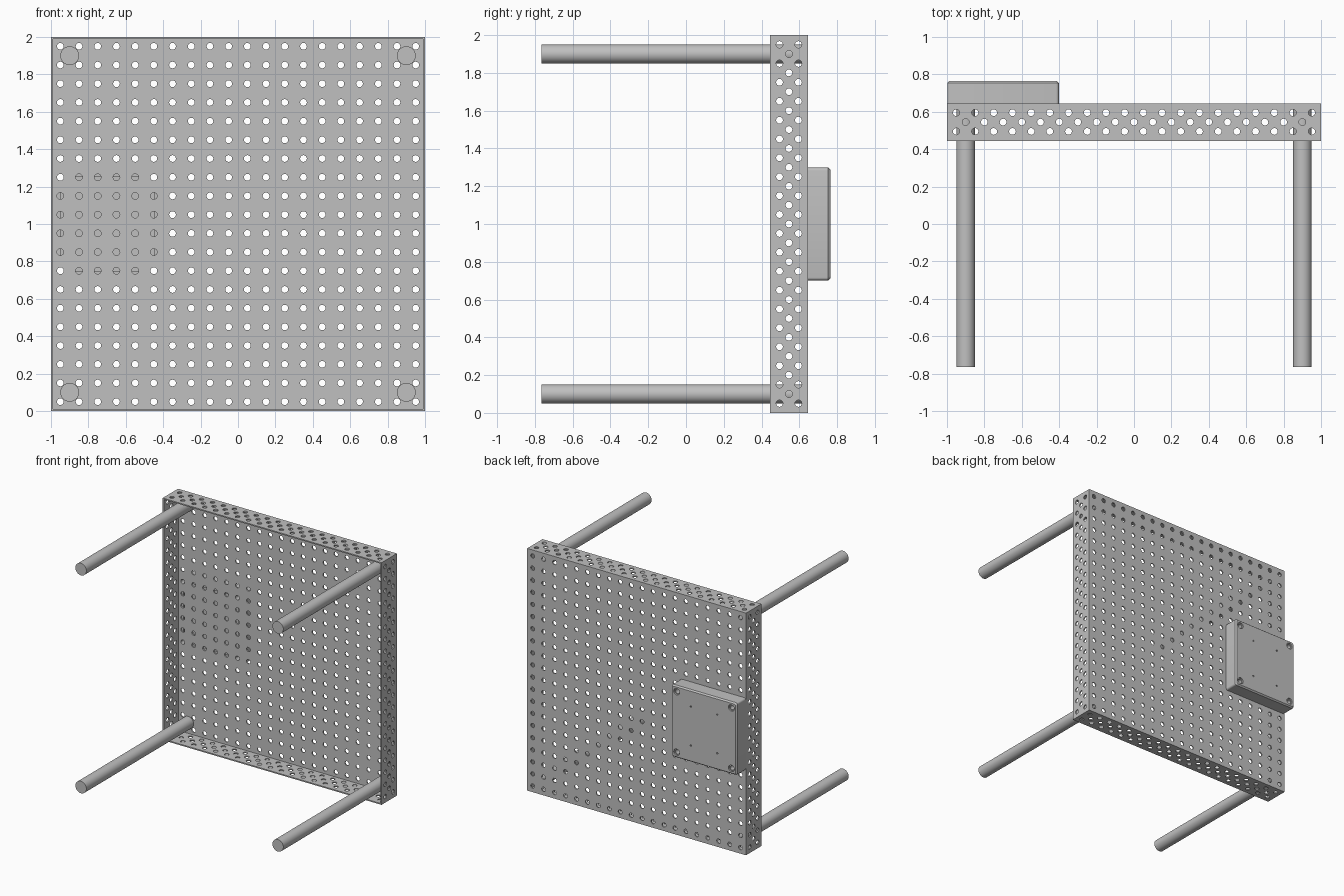
import bpy, bmesh
from math import sin, cos, pi
from mathutils import Matrix, Vector

cube = bpy.data.objects.get("Cube")
if cube:
    bpy.data.objects.remove(cube, do_unlink=True)

grey = bpy.data.materials.new("plain grey")
grey.use_nodes = True
COLOUR = (0.53, 0.53, 0.53, 1)
grey.diffuse_color = COLOUR
grey.node_tree.nodes["Principled BSDF"].inputs["Base Color"].default_value = COLOUR

FRONT, BACK = 0.445, 0.645      # tray depth range
T = 0.01                        # sheet thickness
HOLE = 0.018                    # perforation radius
UPRIGHT = Matrix.Rotation(pi / 2, 4, 'X')
SIDEWAYS = Matrix.Rotation(-pi / 2, 4, 'Y')


def circle(x, y, r, n=16):
    return [(x + r * cos(2 * pi * i / n), y + r * sin(2 * pi * i / n)) for i in range(n)]


def rect(w, h):
    return [(-w, -h), (w, -h), (w, h), (-w, h)]


def rounded_square(half, r, n=4):
    pts = []
    for q, (sx, sy) in enumerate([(1, 1), (-1, 1), (-1, -1), (1, -1)]):
        for i in range(n + 1):
            a = pi / 2 * (q + i / n)
            pts.append((sx * (half - r) + r * cos(a), sy * (half - r) + r * sin(a)))
    return pts


def finish(obj):
    obj.data.materials.clear()
    obj.data.materials.append(grey)
    bpy.ops.object.select_all(action='DESELECT')
    obj.select_set(True)
    bpy.context.view_layer.objects.active = obj
    bpy.ops.object.shade_smooth_by_angle(angle=pi / 6)


def sheet(name, loops, thickness, place, edit=None):
    """Flat plate from an outline and hole loops, extruded about its middle."""
    curve = bpy.data.curves.new(name, 'CURVE')
    curve.dimensions = '2D'
    curve.fill_mode = 'BOTH'
    curve.extrude = thickness / 2
    for loop in loops:
        s = curve.splines.new('POLY')
        s.points.add(len(loop) - 1)
        for p, (x, y) in zip(s.points, loop):
            p.co = (x, y, 0, 1)
        s.use_cyclic_u = True
    temp = bpy.data.objects.new(name + " helper", curve)
    bpy.context.collection.objects.link(temp)
    deps = bpy.context.evaluated_depsgraph_get()
    mesh = bpy.data.meshes.new_from_object(temp.evaluated_get(deps))
    bpy.data.objects.remove(temp, do_unlink=True)
    bm = bmesh.new()
    bm.from_mesh(mesh)
    bmesh.ops.remove_doubles(bm, verts=bm.verts, dist=0.0001)
    bmesh.ops.recalc_face_normals(bm, faces=bm.faces)
    if edit:
        edit(bm)
    bm.transform(place)
    bm.to_mesh(mesh)
    bm.free()
    mesh.name = name
    obj = bpy.data.objects.new(name, mesh)
    bpy.context.collection.objects.link(obj)
    finish(obj)
    return obj


# Perforated back panel
steps = [-0.95 + 0.1 * i for i in range(20)]
grid = [circle(x, y, HOLE) for x in steps for y in steps]
sheet("back_panel", [rect(1, 1)] + grid, T,
      Matrix.Translation((0, BACK - T / 2, 1)) @ UPRIGHT)

# Perforated rim walls with staggered holes
depth = BACK - FRONT - T
mid = FRONT + depth / 2
rows = [circle(x, y + T / 2, HOLE) for x in steps for y in (-0.05, 0.05)]
rows += [circle(x + 0.05, T / 2, HOLE) for x in steps[:-1]]
for name, z in (("bottom_wall", T / 2), ("top_wall", 2 - T / 2)):
    sheet(name, [rect(1, depth / 2)] + rows, T, Matrix.Translation((0, mid, z)))
for name, x in (("right_wall", -1 + T / 2), ("left_wall", 1 - T / 2)):
    sheet(name, [rect(1 - T, depth / 2)] + rows, T,
          Matrix.Translation((x, mid, 1)) @ SIDEWAYS)

# Four round legs
leg_end = BACK - T
leg_start = -0.765
for side, x in (("right", -0.9), ("left", 0.9)):
    for level, z in (("lower", 0.1), ("upper", 1.9)):
        bpy.ops.mesh.primitive_cylinder_add(
            vertices=32, radius=0.05, depth=leg_end - leg_start,
            location=(x, (leg_end + leg_start) / 2, z), rotation=(pi / 2, 0, 0))
        leg = bpy.context.object
        leg.name = f"{level}_{side}_leg"
        finish(leg)

# Control box: hollow body with screw bosses, and a chamfered lid
HALF, LID, BOX_END = 0.298, 0.012, 0.765
body_depth = BOX_END - LID - BACK
corners = [(sx * 0.25, sy * 0.25) for sx in (-1, 1) for sy in (-1, 1)]
cavity = []
for sx, sy in ((1, 1), (-1, 1), (-1, -1), (1, -1)):
    pair = [(sx * 0.25, sy * 0.2), (sx * 0.2, sy * 0.25)]
    cavity += pair if sx * sy > 0 else pair[::-1]
outline = rounded_square(HALF, 0.015)
sheet("box_body", [outline, cavity] + [circle(x, y, 0.019) for x, y in corners],
      body_depth, Matrix.Translation((-0.7, BACK + body_depth / 2, 1)) @ UPRIGHT)


def chamfer_rim(bm):
    for v in bm.verts:
        if v.co.z < 0 and max(abs(v.co.x), abs(v.co.y)) > HALF - 0.016:
            v.co.x *= 0.967
            v.co.y *= 0.967


lid_holes = [circle(x, y, 0.027) for x, y in corners]
lid_holes += [circle(sx * 0.12, sy * 0.16, 0.007, 8) for sx in (-1, 1) for sy in (-1, 1)]
sheet("box_lid", [outline] + lid_holes, LID,
      Matrix.Translation((-0.7, BOX_END - LID / 2, 1)) @ UPRIGHT, chamfer_rim)
